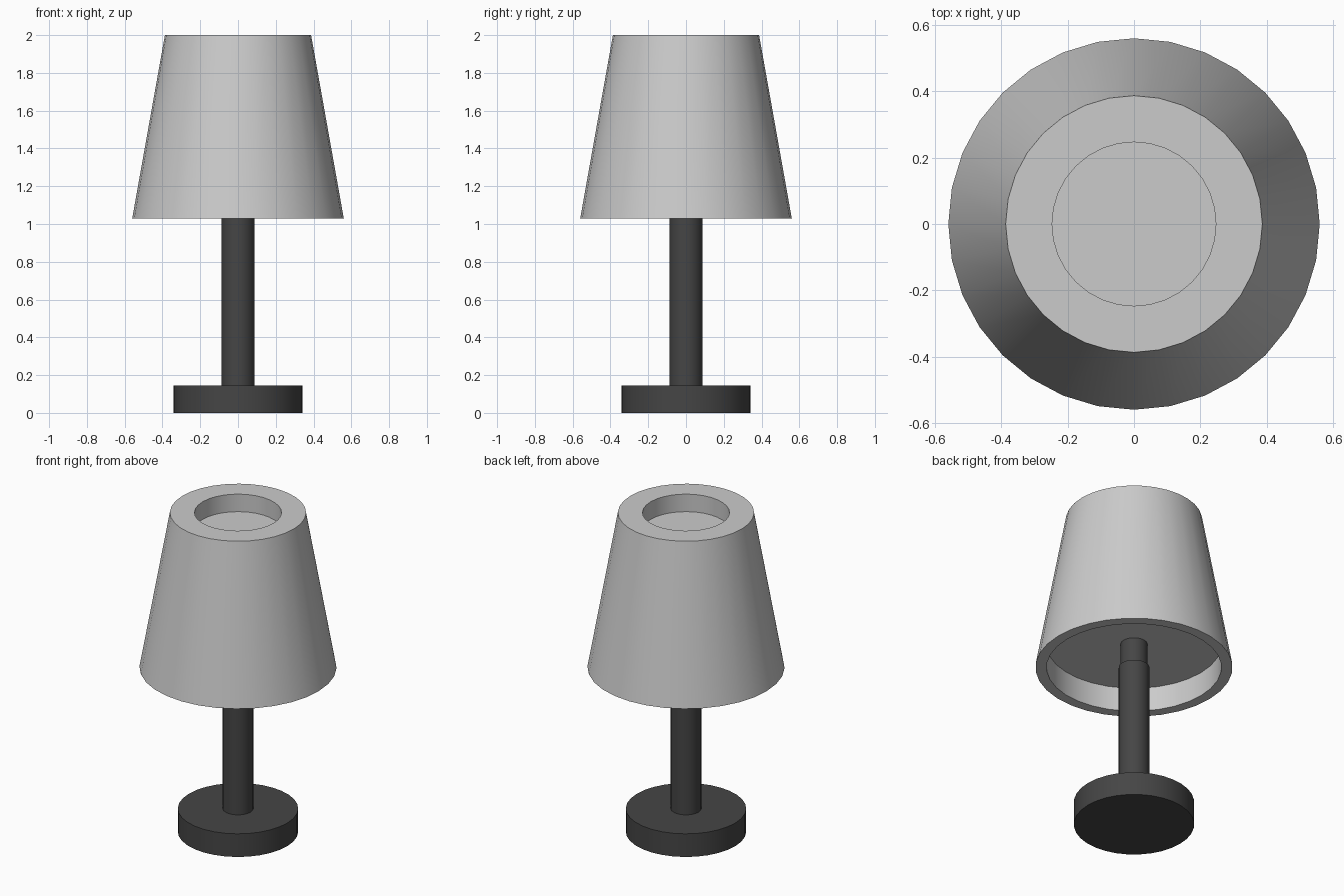
import bpy, bmesh
from math import pi, radians

if "Cube" in bpy.data.objects:
    bpy.data.objects.remove(bpy.data.objects["Cube"])

SIDES = 32


def lathe(name, profile, colour=None):
    """Revolve an (r, z) profile, starting and ending on the axis, around z."""
    bm = bmesh.new()
    verts = [bm.verts.new((r, 0, z)) for r, z in profile]
    edges = [bm.edges.new(pair) for pair in zip(verts, verts[1:])]
    bmesh.ops.spin(bm, geom=verts + edges, cent=(0, 0, 0), axis=(0, 0, 1),
                   angle=2 * pi, steps=SIDES, use_duplicate=False)
    bmesh.ops.remove_doubles(bm, verts=bm.verts, dist=0.0005)
    bmesh.ops.recalc_face_normals(bm, faces=bm.faces)
    # merge the triangle fans on the axis into single flat caps
    bmesh.ops.dissolve_verts(
        bm, verts=[v for v in bm.verts if v.co.xy.length < 0.001])
    mesh = bpy.data.meshes.new(name)
    bm.to_mesh(mesh)
    bm.free()
    obj = bpy.data.objects.new(name, mesh)
    bpy.context.collection.objects.link(obj)
    if colour:
        mesh.materials.append(colour)
    bpy.ops.object.select_all(action='DESELECT')
    obj.select_set(True)
    bpy.context.view_layer.objects.active = obj
    bpy.ops.object.shade_smooth_by_angle(angle=radians(30))
    return obj


dark = bpy.data.materials.new("dark_grey")
dark.diffuse_color = (0.06, 0.06, 0.06, 1)
dark.use_nodes = True
dark.node_tree.nodes["Principled BSDF"].inputs["Base Color"].default_value = dark.diffuse_color

# Foot, stem and the narrower neck that enters the shade
lathe("lamp_stand", [(0, 0), (0.342, 0), (0.342, 0.145), (0.087, 0.145),
                     (0.087, 1.03), (0.077, 1.03), (0.077, 1.18), (0, 1.18)], dark)

# Tapered shade with a recess below and a smaller one on top
lathe("lamp_shade", [(0, 1.18), (0.497, 1.18), (0.497, 1.03), (0.56, 1.03),
                     (0.387, 2.0), (0.247, 2.0), (0.247, 1.89), (0, 1.89)])
